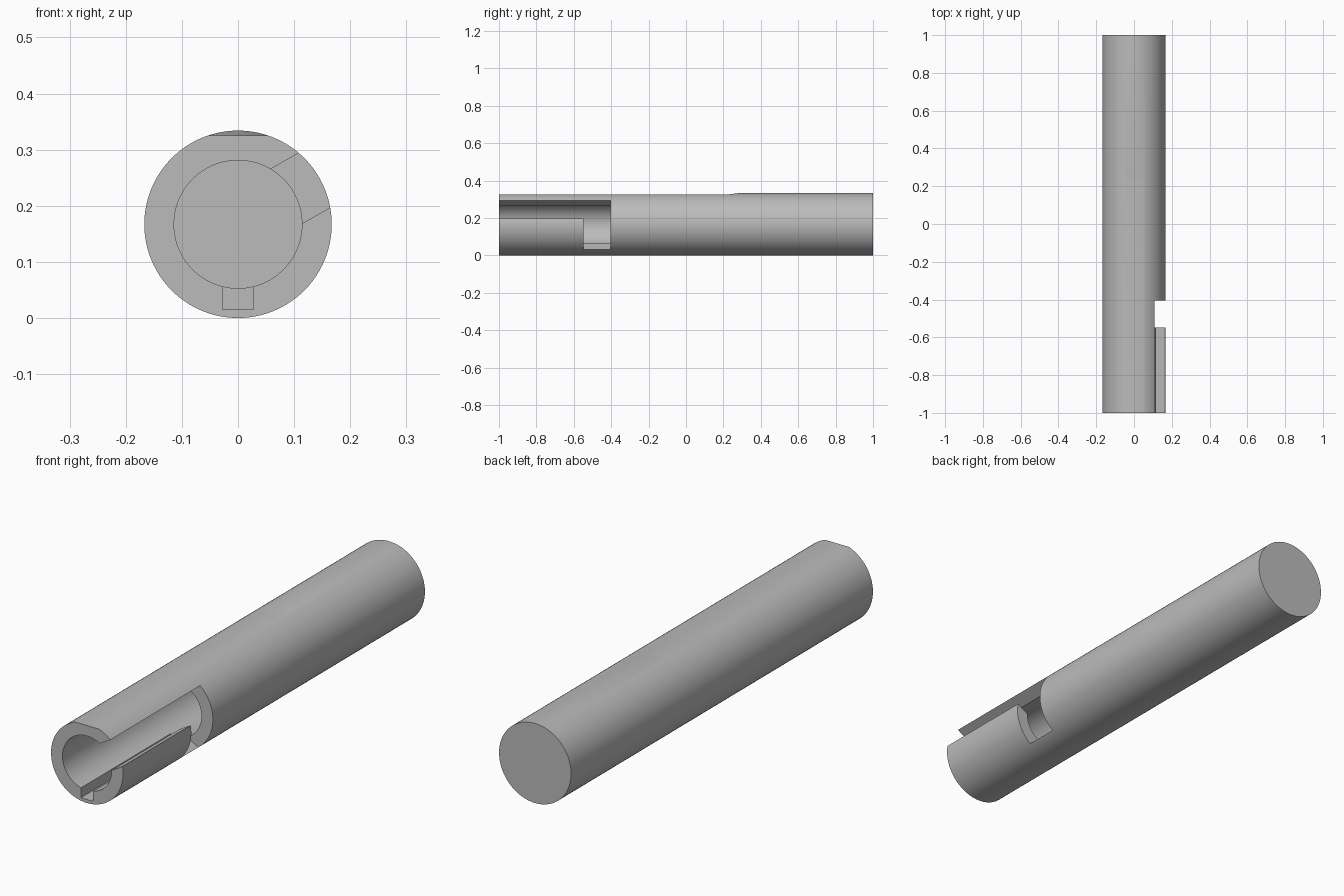
import bpy, bmesh, math
from mathutils import Vector

if "Cube" in bpy.data.objects:
    bpy.data.objects.remove(bpy.data.objects["Cube"], do_unlink=True)

R, BORE = 0.167, 0.114      # outer and bore radius; the axis lies at z = R
FRONT, BACK = -1.0, 1.0
SLOT_END = -0.405

grey = bpy.data.materials.new("plain grey")
grey.use_nodes = True
grey.diffuse_color = (0.5, 0.5, 0.5, 1)
grey.node_tree.nodes["Principled BSDF"].inputs["Base Color"].default_value = (0.5, 0.5, 0.5, 1)


def prism(name, points, along):
    """Solid made by sweeping a closed outline along a vector."""
    bm = bmesh.new()
    face = bm.faces.new([bm.verts.new(p) for p in points])
    top = bmesh.ops.extrude_face_region(bm, geom=[face])["geom"]
    moved = [g for g in top if isinstance(g, bmesh.types.BMVert)]
    bmesh.ops.translate(bm, verts=moved, vec=along)
    bmesh.ops.recalc_face_normals(bm, faces=bm.faces)
    mesh = bpy.data.meshes.new(name)
    bm.to_mesh(mesh)
    bm.free()
    mesh.materials.append(grey)
    obj = bpy.data.objects.new(name, mesh)
    bpy.context.collection.objects.link(obj)
    return obj


def lengthwise(name, outline, y0, y1):
    """Outline in (x, height from axis), swept from y0 to y1."""
    return prism(name, [(x, y0, z + R) for x, z in outline], (0, y1 - y0, 0))


def circle(r, n):
    return [(r * math.cos(math.tau * i / n), r * math.sin(math.tau * i / n)) for i in range(n)]


def polar(angle, out, side):
    """Point at a distance out along a radial direction, shifted sideways."""
    a = math.radians(angle)
    return (out * math.cos(a) - side * math.sin(a), out * math.sin(a) + side * math.cos(a))


rod = lengthwise("rod", circle(R, 128), FRONT, BACK)

# Blind bore with a keyway in its floor
bore = lengthwise("bore_cutter", circle(BORE, 96), FRONT - 0.1, 0.2)
keyway = lengthwise("keyway_cutter", [(-0.028, -0.152), (0.028, -0.152), (0.028, -0.05), (-0.028, -0.05)],
                    FRONT - 0.1, SLOT_END)

# Bayonet slot: straight entry, then a turn downwards at its end
UP, LOW = 0.056, 0.067
entry = lengthwise("entry_slot_cutter", [polar(30, 0.05, UP), polar(30, 0.05, -UP),
                                         polar(30, 0.3, -UP), polar(30, 0.3, UP)],
                   FRONT - 0.1, SLOT_END)
turn = lengthwise("turn_slot_cutter", [polar(30, 0.05, UP), polar(-30, 0.05, -LOW),
                                       polar(-30, 0.3, -LOW), polar(30, 0.3, UP)],
                  -0.548, SLOT_END)

# Shallow flat on top that ramps out to the full diameter
flat = prism("flat_cutter", [(-0.2, y, z) for y, z in
                             [(-1.1, 0.325), (0.22, 0.325), (0.3, 0.335), (0.3, 0.4), (-1.1, 0.4)]],
             (0.4, 0, 0))

for cutter in (bore, keyway, entry, turn, flat):
    mod = rod.modifiers.new(cutter.name, "BOOLEAN")
    mod.operation, mod.solver, mod.object = "DIFFERENCE", "EXACT", cutter
    bpy.context.view_layer.objects.active = rod
    bpy.ops.object.modifier_apply(modifier=mod.name)
    bpy.data.objects.remove(cutter, do_unlink=True)

bpy.ops.object.select_all(action="DESELECT")
rod.select_set(True)
bpy.context.view_layer.objects.active = rod
bpy.ops.object.shade_smooth_by_angle(angle=math.radians(20))
